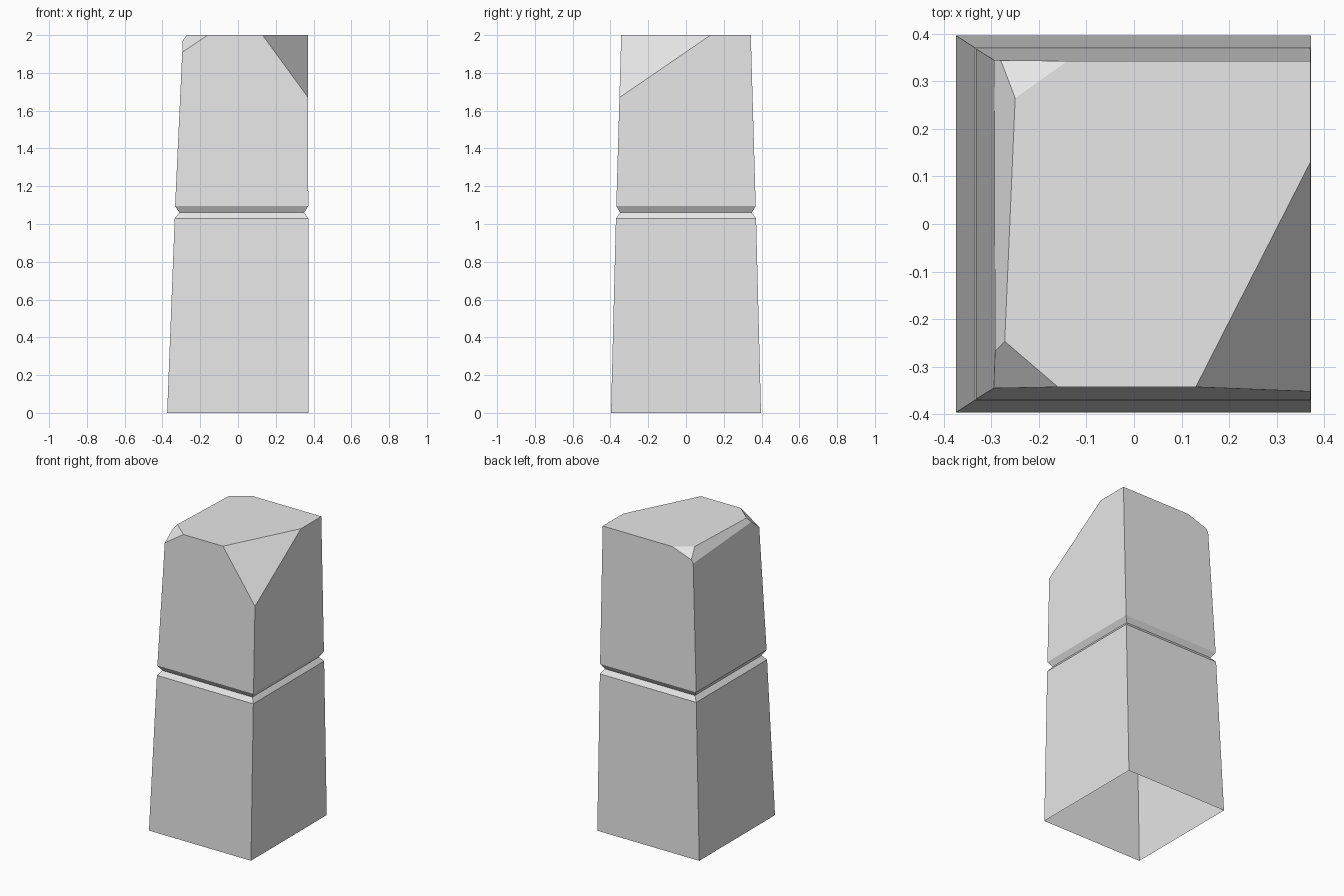
import bpy, bmesh
from mathutils import Vector

if "Cube" in bpy.data.objects:
    bpy.data.objects.remove(bpy.data.objects["Cube"], do_unlink=True)

# Plain stone grey
stone = bpy.data.materials.new("stone_grey")
stone.use_nodes = True
grey = (0.8, 0.8, 0.8, 1)
stone.diffuse_color = grey
stone.node_tree.nodes["Principled BSDF"].inputs["Base Color"].default_value = grey

# Tapered block with a V groove: height, left x, right x, half depth
PROFILE = [
    (0.0, -0.375, 0.373, 0.397),
    (1.03, -0.335, 0.372, 0.371),
    (1.06, -0.31, 0.35, 0.348),
    (1.095, -0.333, 0.372, 0.369),
    (2.0, -0.291, 0.371, 0.343),
]

# Chipped top edges, each a plane through three points
CHIPS = [
    ((-0.272, -0.247, 2), (-0.25, 0.265, 2), (-0.294, 0.343, 1.93)),  # long edge
    ((-0.16, -0.343, 2), (-0.272, -0.247, 2), (-0.295, -0.345, 1.91)),  # front corner
    ((-0.14, 0.343, 2), (-0.25, 0.265, 2), (-0.28, 0.345, 1.95)),  # back corner
    ((0.13, -0.343, 2), (0.371, 0.13, 2), (0.371, -0.352, 1.67)),  # large corner
]


def chip(bm, a, b, c):
    """Slice off the outside of a plane and close the cut with a flat face."""
    a, b, c = Vector(a), Vector(b), Vector(c)
    normal = (b - a).cross(c - a).normalized()
    if normal.z < 0:
        normal.negate()
    cut = bmesh.ops.bisect_plane(
        bm, geom=bm.verts[:] + bm.edges[:] + bm.faces[:], dist=1e-5,
        plane_co=a, plane_no=normal, clear_outer=True)
    rim = [e for e in cut["geom_cut"]
           if isinstance(e, bmesh.types.BMEdge) and e.is_boundary]
    bmesh.ops.edgeloop_fill(bm, edges=rim)


bm = bmesh.new()
rings = []
for z, left, right, depth in PROFILE:
    corners = [(left, -depth), (right, -depth), (right, depth), (left, depth)]
    rings.append([bm.verts.new((x, y, z)) for x, y in corners])

# Sides and top; the underside stays open
for low, high in zip(rings, rings[1:]):
    for i in range(4):
        j = (i + 1) % 4
        bm.faces.new((low[i], low[j], high[j], high[i]))
bm.faces.new(rings[-1])

for points in CHIPS:
    chip(bm, *points)
bmesh.ops.recalc_face_normals(bm, faces=bm.faces[:])

mesh = bpy.data.meshes.new("stone_pillar")
bm.to_mesh(mesh)
bm.free()
mesh.materials.append(stone)
bpy.context.collection.objects.link(bpy.data.objects.new("stone_pillar", mesh))
